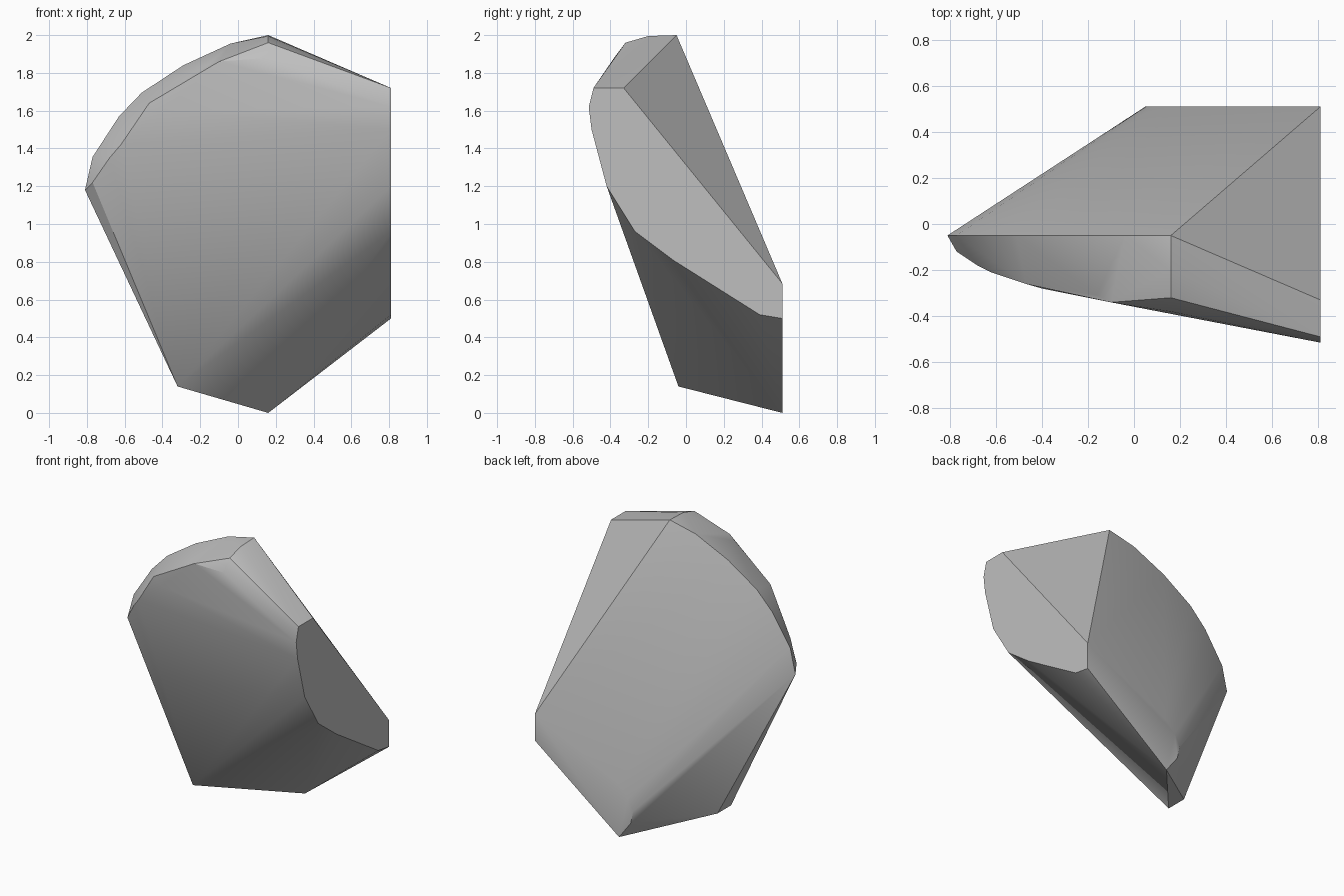
import bpy
import bmesh
import math
from mathutils import Vector

cube = bpy.data.objects.get("Cube")
if cube:
    bpy.data.objects.remove(cube, do_unlink=True)


def make_material(name, color):
    material = bpy.data.materials.new(name)
    material.use_nodes = True
    material.diffuse_color = color
    shader = material.node_tree.nodes["Principled BSDF"]
    shader.inputs["Base Color"].default_value = color
    return material


def hull_object(name, points, material):
    """Wrap a convex skin around the outline points, with sharp creases."""
    bm = bmesh.new()
    for point in points:
        bm.verts.new(point)
    bmesh.ops.convex_hull(bm, input=bm.verts[:])
    loose = [v for v in bm.verts if not v.link_faces]
    bmesh.ops.delete(bm, geom=loose, context="VERTS")
    bmesh.ops.dissolve_limit(bm, angle_limit=math.radians(0.5),
                             verts=bm.verts[:], edges=bm.edges[:])
    bmesh.ops.recalc_face_normals(bm, faces=bm.faces[:])
    mesh = bpy.data.meshes.new(name)
    bm.to_mesh(mesh)
    bm.free()
    mesh.materials.append(material)
    obj = bpy.data.objects.new(name, mesh)
    bpy.context.collection.objects.link(obj)
    bpy.ops.object.select_all(action="DESELECT")
    obj.select_set(True)
    bpy.context.view_layer.objects.active = obj
    bpy.ops.object.shade_smooth_by_angle(angle=math.radians(30))
    return obj


SIDE_X, BACK_Y, RIM_Y = 0.81, 0.51, -0.05

# Flat cut side, as (y, z)
side_profile = [(-0.33, 1.72), (-0.49, 1.72), (-0.515, 1.62), (-0.5, 1.5),
                (-0.42, 1.2), (-0.27, 0.96), (-0.07, 0.81), (0.39, 0.52),
                (BACK_Y, 0.5), (BACK_Y, 0.685)]

# Flat lower back with one rounded corner, as (x, z)
back_profile = [(0.17, 0.37), (0.09, 0.29), (0.05, 0.21), (0.07, 0.12),
                (0.16, 0)]

# Curved top rim, as (x, z)
rim_profile = [(0.16, 2), (-0.04, 1.955), (-0.29, 1.84), (-0.51, 1.695),
               (-0.63, 1.57), (-0.77, 1.355), (-0.81, 1.18)]

# Rounded shoulder in front of the rim
shoulder = [(0.16, -0.2, 1.995), (0.16, -0.32, 1.96), (0.16, -0.38, 1.88),
            (-0.16, -0.31, 1.84), (-0.1, -0.34, 1.86), (-0.4, -0.28, 1.6),
            (-0.47, -0.26, 1.64), (-0.62, -0.21, 1.42), (-0.68, -0.18, 1.35),
            (-0.77, -0.12, 1.22)]

# Short bottom edge running front to back
foot = [(-0.32, -0.04, 0.14), (-0.32, 0.11, 0.14)]

points = [Vector((SIDE_X, y, z)) for y, z in side_profile]
points += [Vector((x, BACK_Y, z)) for x, z in back_profile]
points += [Vector((x, RIM_Y, z)) for x, z in rim_profile]
points += [Vector(p) for p in shoulder + foot]

grey = make_material("plain grey", (0.52, 0.52, 0.52, 1))
hull_object("faceted_shell_block", points, grey)
